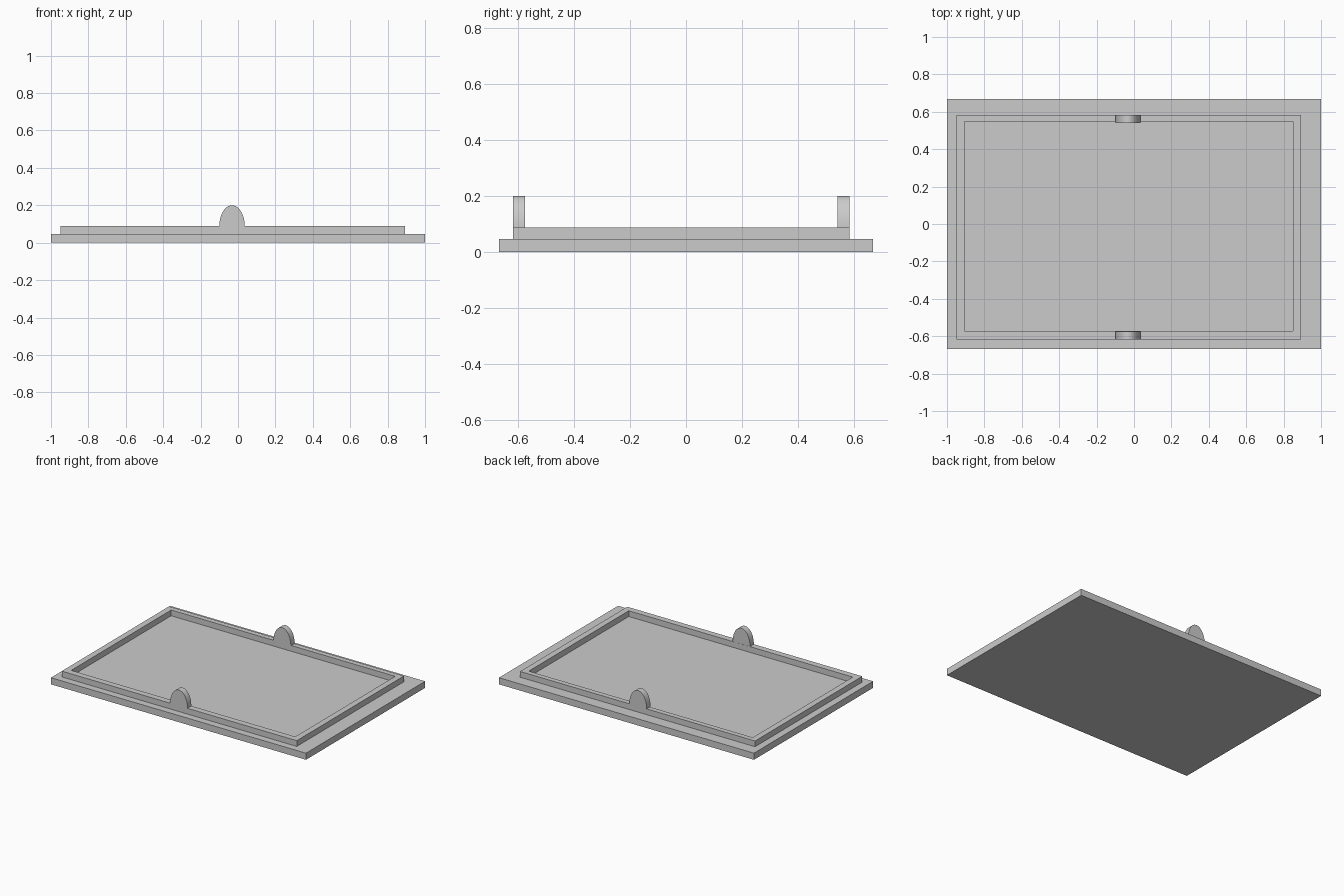
import bpy, bmesh, math

if "Cube" in bpy.data.objects:
    bpy.data.objects.remove(bpy.data.objects["Cube"])

grey = bpy.data.materials.new("light grey")
grey.diffuse_color = (0.6, 0.6, 0.6, 1)
grey.use_nodes = True
grey.node_tree.nodes["Principled BSDF"].inputs["Base Color"].default_value = grey.diffuse_color

BASE_TOP, RIM_TOP, TAB_TOP = 0.047, 0.088, 0.2
OUTER = (-0.95, 0.893, -0.617, 0.583)   # x0, x1, y0, y1 of the rim
INNER = (-0.907, 0.85, -0.573, 0.547)


def finish(name, bm):
    bmesh.ops.recalc_face_normals(bm, faces=bm.faces)
    mesh = bpy.data.meshes.new(name)
    bm.to_mesh(mesh)
    bm.free()
    mesh.materials.append(grey)
    obj = bpy.data.objects.new(name, mesh)
    bpy.context.collection.objects.link(obj)
    return obj


def extrude_profile(name, points, offset):
    bm = bmesh.new()
    face = bm.faces.new([bm.verts.new(p) for p in points])
    ext = bmesh.ops.extrude_face_region(bm, geom=[face], use_keep_orig=True)
    moved = [v for v in ext["geom"] if isinstance(v, bmesh.types.BMVert)]
    bmesh.ops.translate(bm, verts=moved, vec=offset)
    return finish(name, bm)


def rect(x0, x1, y0, y1, z):
    return [(x0, y0, z), (x1, y0, z), (x1, y1, z), (x0, y1, z)]


# Base plate
extrude_profile("base_plate", rect(-1, 1, -0.667, 0.667, 0), (0, 0, BASE_TOP))

# Raised rim: four loops joined into a hollow frame
bm = bmesh.new()
loops = [[bm.verts.new(p) for p in rect(*r, z)]
         for r, z in ((OUTER, BASE_TOP), (OUTER, RIM_TOP),
                      (INNER, RIM_TOP), (INNER, BASE_TOP))]
for k in range(3):
    a, b = loops[k], loops[k + 1]
    for i in range(4):
        j = (i + 1) % 4
        bm.faces.new((a[i], a[j], b[j], b[i]))
finish("raised_rim", bm)

# Rounded tabs standing on the front and back rails
CX, HALF_W, STEPS = -0.032, 0.068, 32
for name, y, depth in (("front_tab", OUTER[2], 0.043), ("back_tab", OUTER[3], -0.043)):
    arch = [(CX + HALF_W * math.cos(math.pi * i / STEPS), y,
             RIM_TOP + (TAB_TOP - RIM_TOP) * math.sin(math.pi * i / STEPS))
            for i in range(STEPS + 1)]
    tab = extrude_profile(name, arch, (0, depth, 0))
    bpy.ops.object.select_all(action='DESELECT')
    tab.select_set(True)
    bpy.context.view_layer.objects.active = tab
    bpy.ops.object.shade_smooth_by_angle(angle=math.radians(30))
